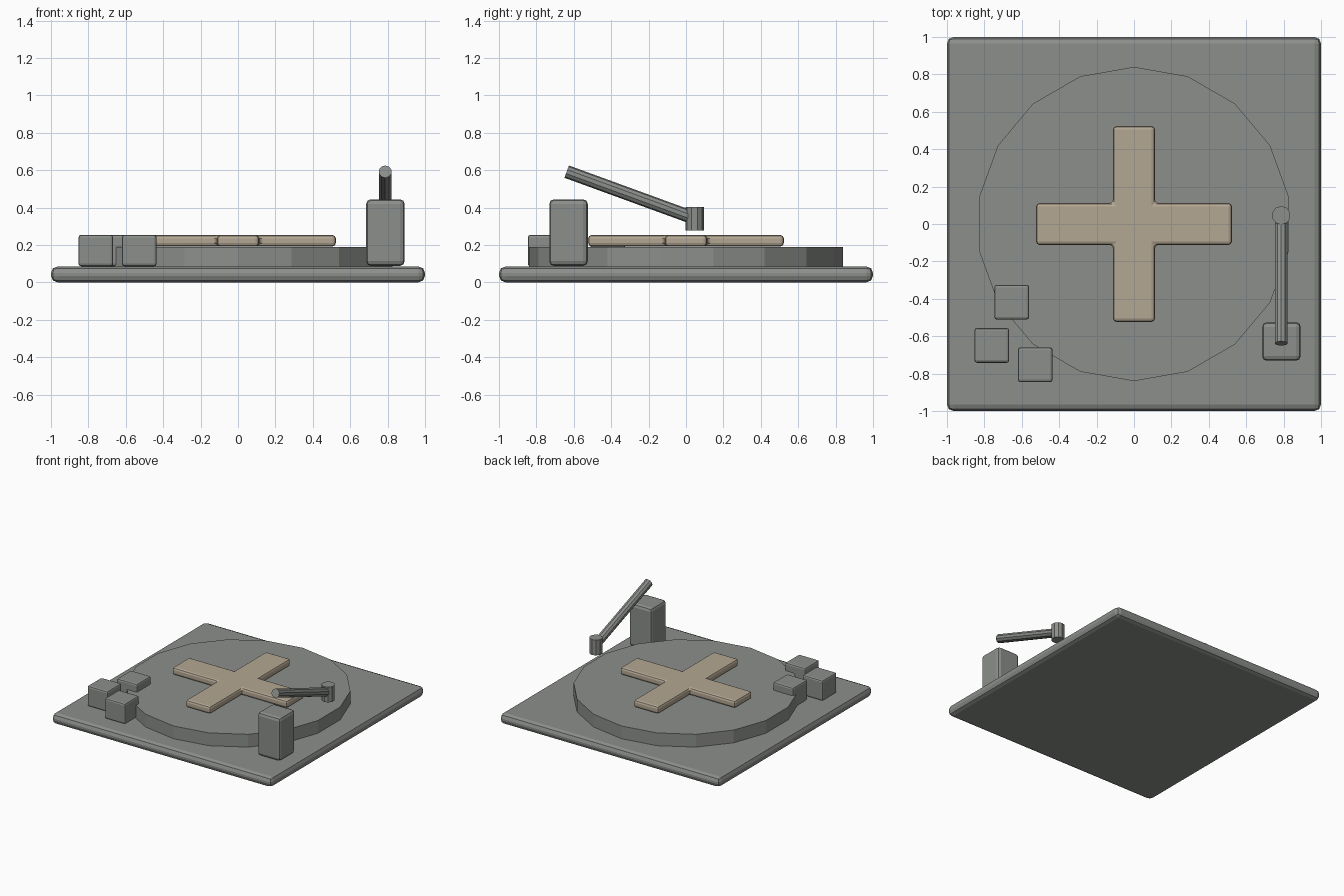
import bpy, bmesh, math
from mathutils import Vector

if "Cube" in bpy.data.objects:
    bpy.data.objects.remove(bpy.data.objects["Cube"])


def material(name, rgb):
    m = bpy.data.materials.new(name)
    m.diffuse_color = (*rgb, 1)
    m.use_nodes = True
    m.node_tree.nodes["Principled BSDF"].inputs["Base Color"].default_value = m.diffuse_color
    return m


grey = material("warm grey", (0.262, 0.275, 0.258))
tan = material("tan", (0.456, 0.386, 0.292))


def finish(name, bm, mat, bevel=0, segments=2):
    bmesh.ops.recalc_face_normals(bm, faces=bm.faces)
    me = bpy.data.meshes.new(name)
    bm.to_mesh(me)
    bm.free()
    me.materials.append(mat)
    ob = bpy.data.objects.new(name, me)
    bpy.context.collection.objects.link(ob)
    if bevel:
        mod = ob.modifiers.new("bevel", 'BEVEL')
        mod.width = bevel
        mod.segments = segments
        mod.limit_method = 'ANGLE'
    return ob


def prism(name, points, z0, z1, mat, bevel, segments=2):
    """Extrude an outline upward and round its edges."""
    bm = bmesh.new()
    face = bm.faces.new([bm.verts.new((x, y, z0)) for x, y in points])
    top = bmesh.ops.extrude_face_region(bm, geom=[face])["geom"]
    verts = [v for v in top if isinstance(v, bmesh.types.BMVert)]
    bmesh.ops.translate(bm, verts=verts, vec=(0, 0, z1 - z0))
    if not face.is_valid or len(bm.faces) < len(points) + 2:
        bm.faces.new([v for v in bm.verts if v not in verts])
    return finish(name, bm, mat, bevel, segments)


def block(name, cx, cy, half, z0, z1, bevel, segments=2):
    pts = [(cx + sx * half, cy + sy * half)
           for sx, sy in ((-1, -1), (1, -1), (1, 1), (-1, 1))]
    return prism(name, pts, z0, z1, grey, bevel, segments)


def rod(name, a, b, radius, sides):
    a, b = Vector(a), Vector(b)
    bm = bmesh.new()
    bmesh.ops.create_cone(bm, cap_ends=True, segments=sides, radius1=radius,
                          radius2=radius, depth=(b - a).length)
    ob = finish(name, bm, grey)
    ob.location = (a + b) / 2
    d = b - a
    # every rod lies in the yz plane
    ob.rotation_euler.x = -math.atan2(d.y, d.z)
    return ob


# base plate and low-poly turntable
block("base_plate", 0, 0, 1.0, 0, 0.085, 0.035)
rod("turntable", (0, 0, 0.08), (0, 0, 0.19), 0.84, 18)

# raised cross
w, l = 0.112, 0.523
outline = []
for k in range(4):
    c, s = round(math.cos(k * math.pi / 2)), round(math.sin(k * math.pi / 2))
    outline += [(x * c - y * s, x * s + y * c)
                for x, y in ((l, -w), (l, w), (w, w))]
prism("cross", outline, 0.192, 0.253, tan, 0.018)

# three corner blocks
for i, (x, y) in enumerate(((-0.654, -0.418), (-0.76, -0.649), (-0.528, -0.753))):
    block("corner_block_%d" % (i + 1), x, y, 0.093, 0.086, 0.254, 0.014)

# post, tilted arm and its head
block("arm_post", 0.788, -0.628, 0.103, 0.088, 0.444, 0.025)
rod("arm", (0.787, 0.02, 0.352), (0.787, -0.638, 0.592), 0.035, 10)
rod("arm_head", (0.787, 0.046, 0.278), (0.787, 0.046, 0.404), 0.05, 10)
